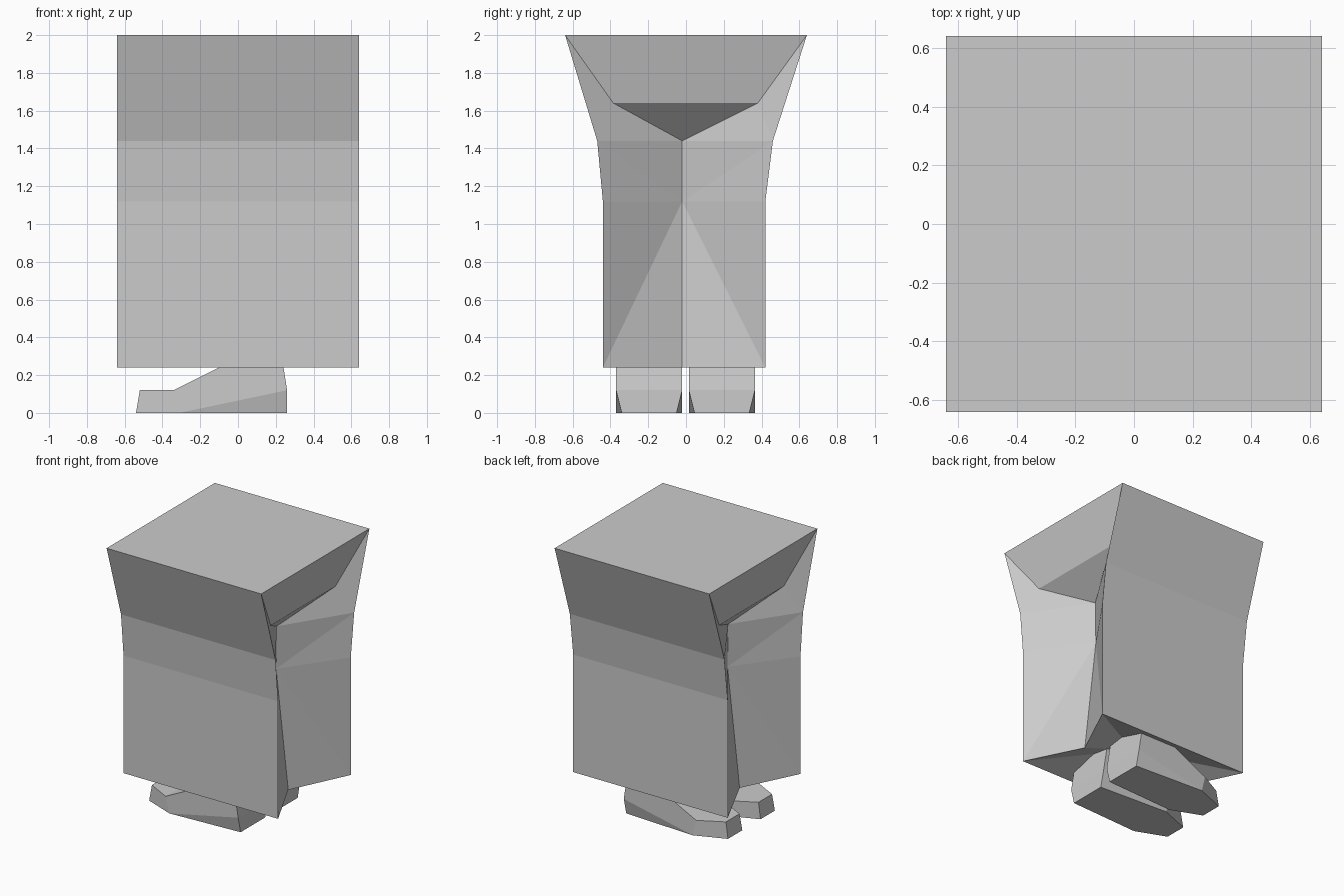
import bpy
import bmesh

if "Cube" in bpy.data.objects:
    bpy.data.objects.remove(bpy.data.objects["Cube"])


def symmetric_part(name, pts, axis, sides, strip, offset=(0, 0, 0)):
    """Mirror side faces across an axis and bridge both sides along a closed strip."""
    bm = bmesh.new()
    halves = []
    for sign in (1, -1):
        half = {}
        for key, co in pts.items():
            co = list(co)
            co[axis] *= sign
            half[key] = bm.verts.new([c + o for c, o in zip(co, offset)])
        for face in sides:
            bm.faces.new([half[k] for k in face.split()])
        halves.append(half)
    p, q = halves
    loop = strip.split()
    for a, b in zip(loop, loop[1:] + loop[:1]):
        bm.faces.new([p[a], p[b], q[b], q[a]])
    bmesh.ops.remove_doubles(bm, verts=bm.verts, dist=0.0001)
    bmesh.ops.recalc_face_normals(bm, faces=bm.faces)
    mesh = bpy.data.meshes.new(name)
    bm.to_mesh(mesh)
    bm.free()
    obj = bpy.data.objects.new(name, mesh)
    bpy.context.collection.objects.link(obj)
    return obj


# Flared body: front (f), back (b), creased side centre (c), underarm rim (r)
body = {
    "f0": (.64, -.64, 2), "f1": (.64, -.47, 1.44), "f2": (.64, -.44, 1.12), "f3": (.64, -.44, .24),
    "b0": (.64, .64, 2), "b1": (.64, .46, 1.44), "b2": (.64, .42, 1.12), "b3": (.64, .42, .24),
    "t": (.64, 0, 2), "rf": (.54, -.385, 1.64), "rb": (.54, .38, 1.64),
    "c1": (.335, -.02, 1.44), "c2": (.33, -.02, 1.12), "c3": (.43, -.02, .24),
    "a": (0, -.02, .38),
}
body_sides = [
    "f0 rf t", "rf rb t", "b0 t rb", "rf c1 rb",      # recess under the top edge
    "f0 f1 rf", "f1 c1 rf", "b0 rb b1", "b1 rb c1",   # upper side folds
    "f1 f2 c2", "f1 c2 c1", "b1 c2 b2", "b1 c1 c2",
    "f2 f3 c2", "f3 c3 c2", "b2 c2 b3", "b3 c2 c3",   # lower side folds
    "f3 a c3", "b3 c3 a",                             # hollow underside
]
symmetric_part("body", body, 0, body_sides, "f0 f1 f2 f3 a b3 b2 b1 b0 t")

# Shoes: sole (s), mid height (m), ankle (l)
foot = {
    "s0": (.26, .145, 0), "s1": (-.31, .175, 0), "s2": (-.54, .085, 0),
    "m0": (.26, .175, .12), "m1": (-.34, .175, .12), "m2": (-.52, .08, .12),
    "l0": (.225, .175, .34), "l1": (.10, .175, .34),
}
foot_sides = ["s0 m0 s1", "s1 m0 m1", "s1 m1 m2 s2", "m0 l0 l1 m1"]
for name, y in (("front_foot", -.195), ("back_foot", .19)):
    symmetric_part(name, foot, 1, foot_sides, "s0 s1 s2 m2 m1 l1 l0 m0", (0, y, 0))
